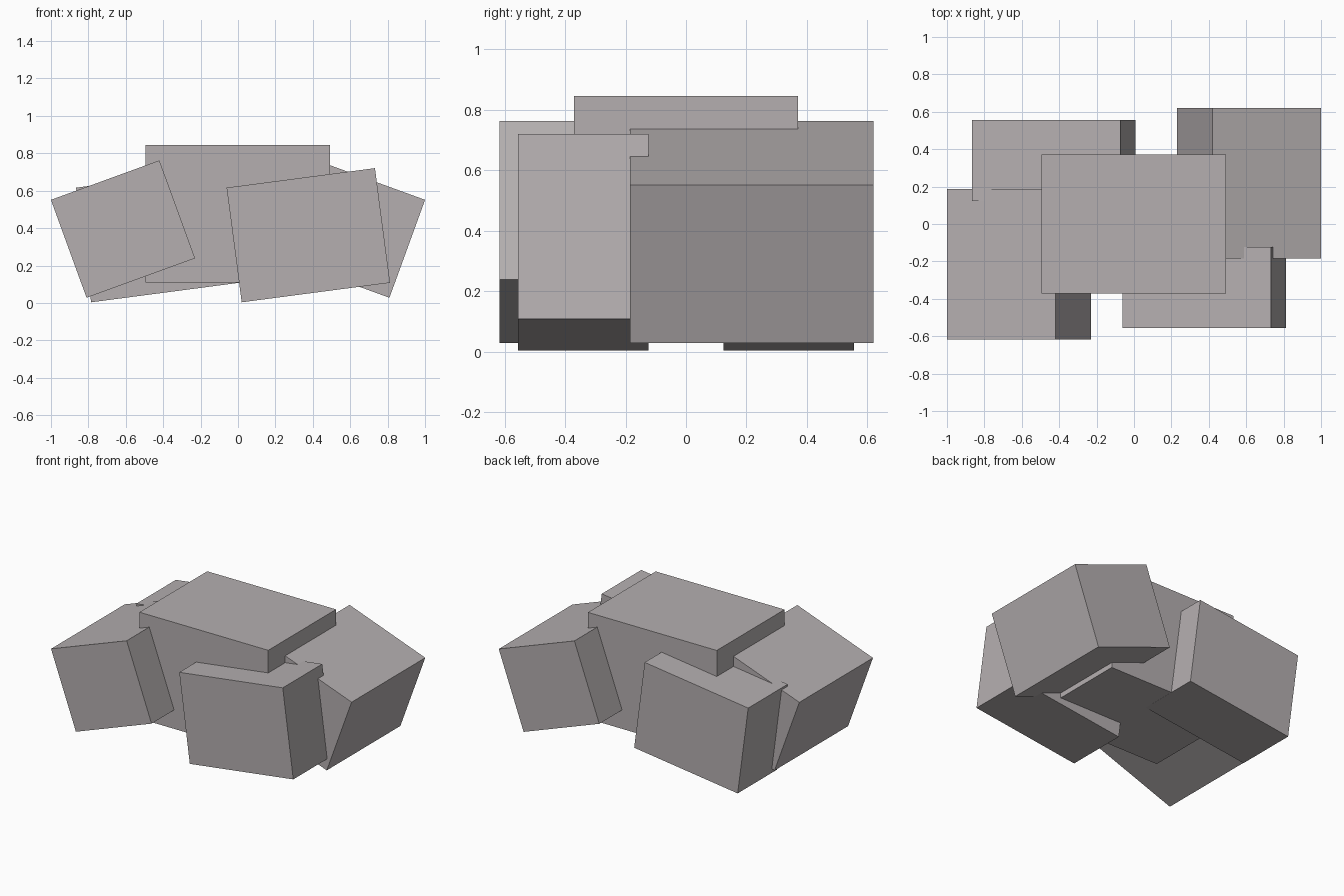
import bpy
from math import radians
from mathutils import Matrix, Vector

if "Cube" in bpy.data.objects:
    bpy.data.objects.remove(bpy.data.objects["Cube"])

# Single warm grey for every block
grey = bpy.data.materials.new("warm_grey")
grey.diffuse_color = (0.46, 0.43, 0.435, 1.0)
grey.use_nodes = True
grey.node_tree.nodes["Principled BSDF"].inputs["Base Color"].default_value = grey.diffuse_color


def block(name, center, size, tilt=0.0):
    """Box leaning about the front-to-back axis; positive tilt raises its +x side."""
    bpy.ops.mesh.primitive_cube_add(size=1)
    ob = bpy.context.object
    ob.name = name
    ob.data.transform(Matrix.Translation(Vector(center))
                      @ Matrix.Rotation(radians(-tilt), 4, 'Y')
                      @ Matrix.Diagonal((*size, 1)))
    ob.data.materials.append(grey)
    return ob


# Upright middle block
block("center_block", (-0.002, 0, 0.477), (0.987, 0.742, 0.737))

# Steeply leaning outer blocks, mirrored left and right
outer = (0.617, 0.806, 0.557)
block("front_left_block", (-0.615, -0.215, 0.395), outer, 20)
block("back_right_block", (0.615, 0.218, 0.395), outer, -20)

# Slightly leaning blocks, both rising to the right
slab = (0.80, 0.432, 0.618)
block("front_right_block", (0.376, -0.340, 0.362), slab, 7.5)
block("back_left_block", (-0.429, 0.340, 0.362), slab, 7.5)
